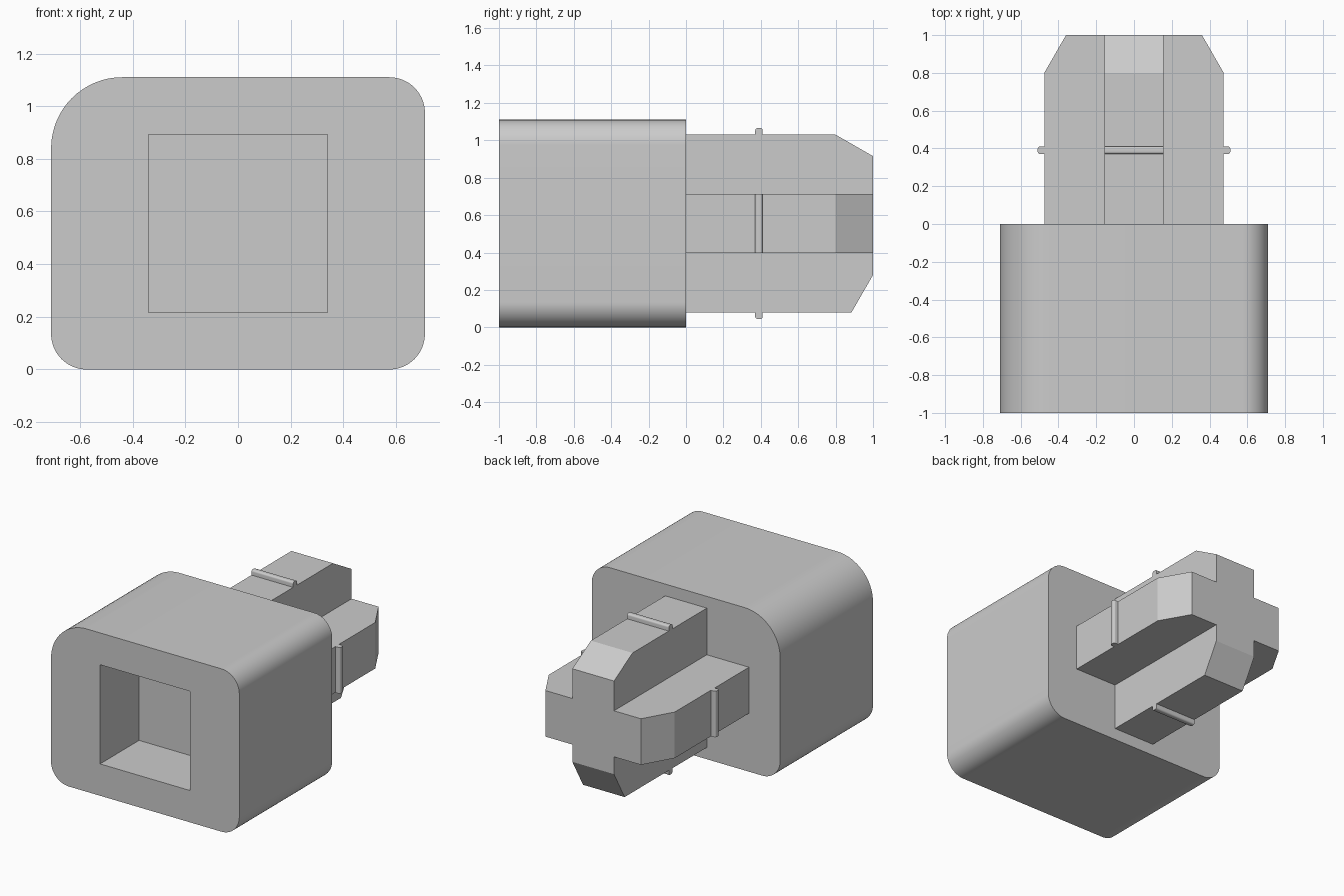
import bpy
import bmesh
from math import cos, sin, pi, radians
from mathutils import Matrix, Vector

if "Cube" in bpy.data.objects:
    bpy.data.objects.remove(bpy.data.objects["Cube"])

MID = 0.555      # height of the plug axis
REACH = 0.475    # half span of the plug cross
HALF = 0.157     # half width of each cross arm

grey = bpy.data.materials.new("plain grey")
grey.use_nodes = True
colour = (0.6, 0.6, 0.6, 1)
grey.diffuse_color = colour
grey.node_tree.nodes["Principled BSDF"].inputs["Base Color"].default_value = colour


def rounded_rect(u0, u1, v0, v1, radii, steps):
    """Outline with one radius per corner, from the low-u low-v corner round."""
    corners = [(u0, v0, 1, 1), (u1, v0, -1, 1), (u1, v1, -1, -1), (u0, v1, 1, -1)]
    points = []
    for i, ((u, v, su, sv), r) in enumerate(zip(corners, radii)):
        if r == 0:
            points.append((u, v))
            continue
        for s in range(steps + 1):
            a = pi + (i + s / steps) * pi / 2
            points.append((u + su * r + r * cos(a), v + sv * r + r * sin(a)))
    return points


def prism(points, sweep):
    """Extrude a ring of 3D points along a vector."""
    bm = bmesh.new()
    face = bm.faces.new([bm.verts.new(p) for p in points])
    out = bmesh.ops.extrude_face_region(bm, geom=[face], use_keep_orig=True)
    moved = [g for g in out["geom"] if isinstance(g, bmesh.types.BMVert)]
    bmesh.ops.translate(bm, verts=moved, vec=sweep)
    bmesh.ops.recalc_face_normals(bm, faces=bm.faces)
    return bm


def finish(name, bm):
    mesh = bpy.data.meshes.new(name)
    bm.to_mesh(mesh)
    bm.free()
    mesh.materials.append(grey)
    obj = bpy.data.objects.new(name, mesh)
    bpy.context.collection.objects.link(obj)
    return obj


def select(obj):
    bpy.ops.object.select_all(action="DESELECT")
    obj.select_set(True)
    bpy.context.view_layer.objects.active = obj


# Housing block with one larger corner
outline = rounded_rect(-0.71, 0.71, 0, 1.11, (0.135, 0.135, 0.135, 0.27), 16)
housing = finish("housing", prism([(u, -1, v) for u, v in outline], (0, 1, 0)))

# Square socket sunk into the front
opening = rounded_rect(-0.34, 0.34, 0.217, 0.893, (0, 0, 0, 0), 1)
cutter = finish("socket_cutter", prism([(u, -1.2, v) for u, v in opening], (0, 0.62, 0)))
cutter.hide_render = True
cut = housing.modifiers.new("socket", "BOOLEAN")
cut.operation = "DIFFERENCE"
cut.solver = "EXACT"
cut.object = cutter
select(housing)
bpy.ops.object.modifier_apply(modifier=cut.name)
bpy.data.objects.remove(cutter)
select(housing)
bpy.ops.object.shade_smooth_by_angle(angle=radians(30))

# Cross-shaped plug, one quarter of the outline turned four times
quarter = [(HALF, HALF), (REACH, HALF), (REACH, -HALF)]
cross = []
for k in range(4):
    turn = Matrix.Rotation(k * pi / 2, 3, "Y")
    cross += [turn @ Vector((u, -0.02, v)) for u, v in quarter]
bm = prism(cross, (0, 1.02, 0))

# Slanted tips on the arms: top, left, bottom, right
for k, (start, tip) in enumerate([(0.8, 0.36), (0.8, 0.36), (0.885, 0.275), (0.8, 0.36)]):
    turn = Matrix.Rotation(k * pi / 2, 3, "Y")
    bmesh.ops.bisect_plane(
        bm, geom=bm.verts[:] + bm.edges[:] + bm.faces[:], dist=1e-5,
        plane_co=turn @ Vector((0, start, REACH)),
        plane_no=turn @ Vector((0, REACH - tip, 1 - start)), clear_outer=True)
    bmesh.ops.holes_fill(bm, edges=[e for e in bm.edges if e.is_boundary])
bmesh.ops.recalc_face_normals(bm, faces=bm.faces)
bmesh.ops.translate(bm, verts=bm.verts, vec=(0, 0, MID))
finish("cross_plug", bm)

# Small rounded snap ridge across each arm
ridge = rounded_rect(0.37, 0.41, REACH - 0.02, REACH + 0.035, (0, 0, 0.013, 0.013), 5)
for k, side in enumerate(("top", "left", "bottom", "right")):
    bm = prism([(-HALF, u, v) for u, v in ridge], (2 * HALF, 0, 0))
    place = Matrix.Translation((0, 0, MID)) @ Matrix.Rotation(k * pi / 2, 4, "Y")
    bm.transform(place)
    select(finish(side + "_snap_ridge", bm))
    bpy.ops.object.shade_smooth_by_angle(angle=radians(30))
